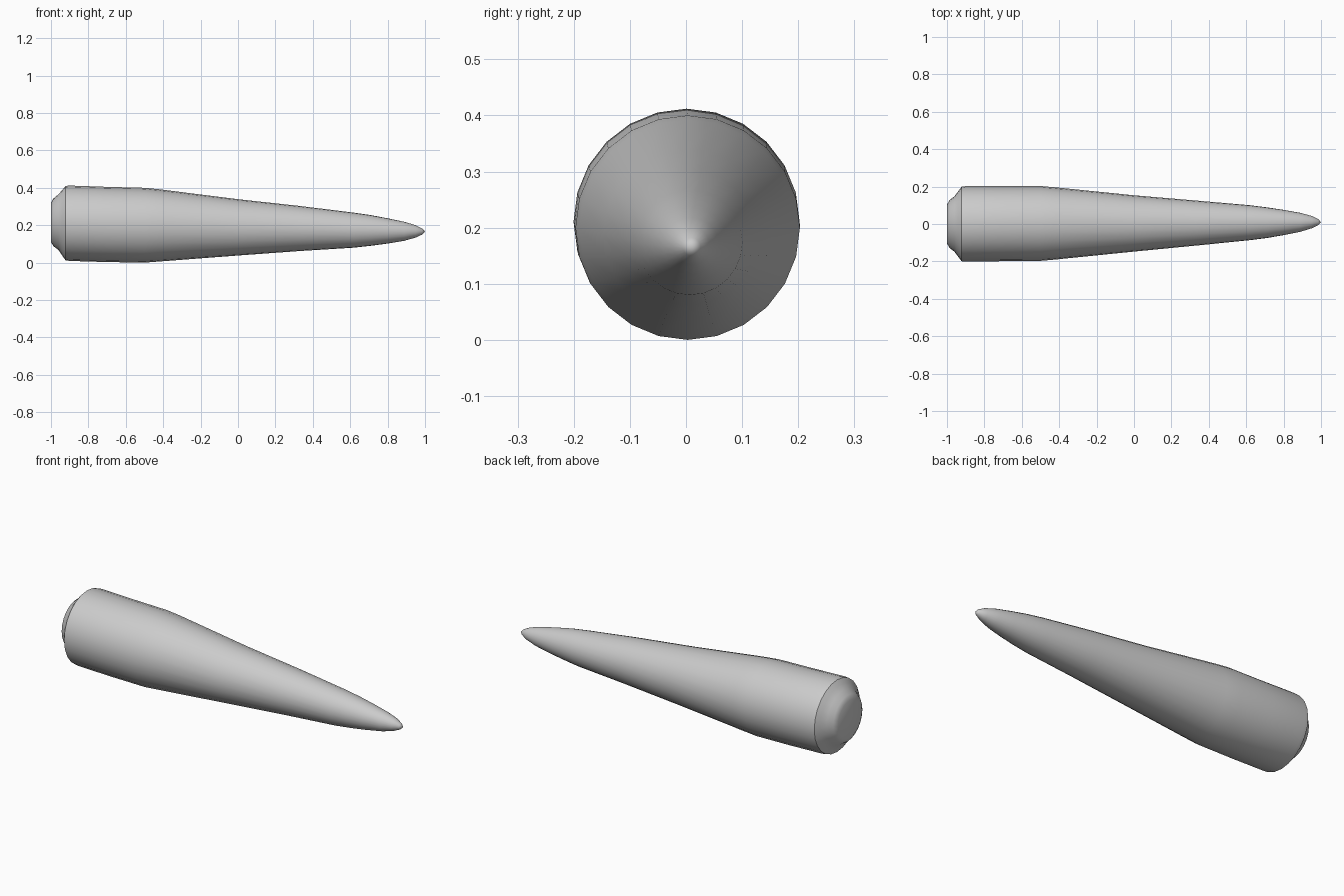
import bpy, bmesh, math

if "Cube" in bpy.data.objects:
    bpy.data.objects.remove(bpy.data.objects["Cube"])

SIDES = 24
# Stations along the body: x, bottom z, top z, centre y
STATIONS = [
    (-1.0, 0.113, 0.32, 0.0), (-0.987, 0.09, 0.345, 0.0), (-0.96, 0.07, 0.367, 0.0),
    (-0.94, 0.04, 0.39, 0.0), (-0.922, 0.014, 0.412, 0.0), (-0.9, 0.011, 0.414, 0.001),
    (-0.7, 0.005, 0.407, 0.002), (-0.5, 0.002, 0.402, 0.003), (-0.42, 0.008, 0.394, 0.003),
    (0.0, 0.04, 0.341, 0.003), (0.33, 0.064, 0.305, 0.005), (0.62, 0.082, 0.269, 0.007),
    (0.71, 0.092, 0.256, 0.007), (0.8, 0.104, 0.239, 0.008), (0.89, 0.119, 0.22, 0.009),
    (0.95, 0.136, 0.202, 0.01), (0.985, 0.152, 0.184, 0.01),
]
TIP = (1.0, 0.01, 0.168)

bm = bmesh.new()

# Cross-section rings
rings = []
for x, lo, hi, cy in STATIONS:
    r, cz = (hi - lo) / 2, (hi + lo) / 2
    rings.append([bm.verts.new((x, cy + r * math.sin(2 * math.pi * i / SIDES),
                                cz - r * math.cos(2 * math.pi * i / SIDES)))
                  for i in range(SIDES)])

# Skin between rings
for a, b in zip(rings, rings[1:]):
    for i in range(SIDES):
        j = (i + 1) % SIDES
        bm.faces.new((a[i], a[j], b[j], b[i]))

# Flat butt end and pointed tip
bm.faces.new(rings[0])
tip = bm.verts.new(TIP)
for i in range(SIDES):
    bm.faces.new((rings[-1][i], rings[-1][(i + 1) % SIDES], tip))

# Rest on the ground
low = min(v.co.z for v in bm.verts)
for v in bm.verts:
    v.co.z -= low
bmesh.ops.recalc_face_normals(bm, faces=bm.faces)

mesh = bpy.data.meshes.new("tapered_root")
bm.to_mesh(mesh)
bm.free()
root = bpy.data.objects.new("tapered_root", mesh)
bpy.context.collection.objects.link(root)
bpy.context.view_layer.objects.active = root
root.select_set(True)
bpy.ops.object.shade_smooth_by_angle(angle=math.radians(40))
